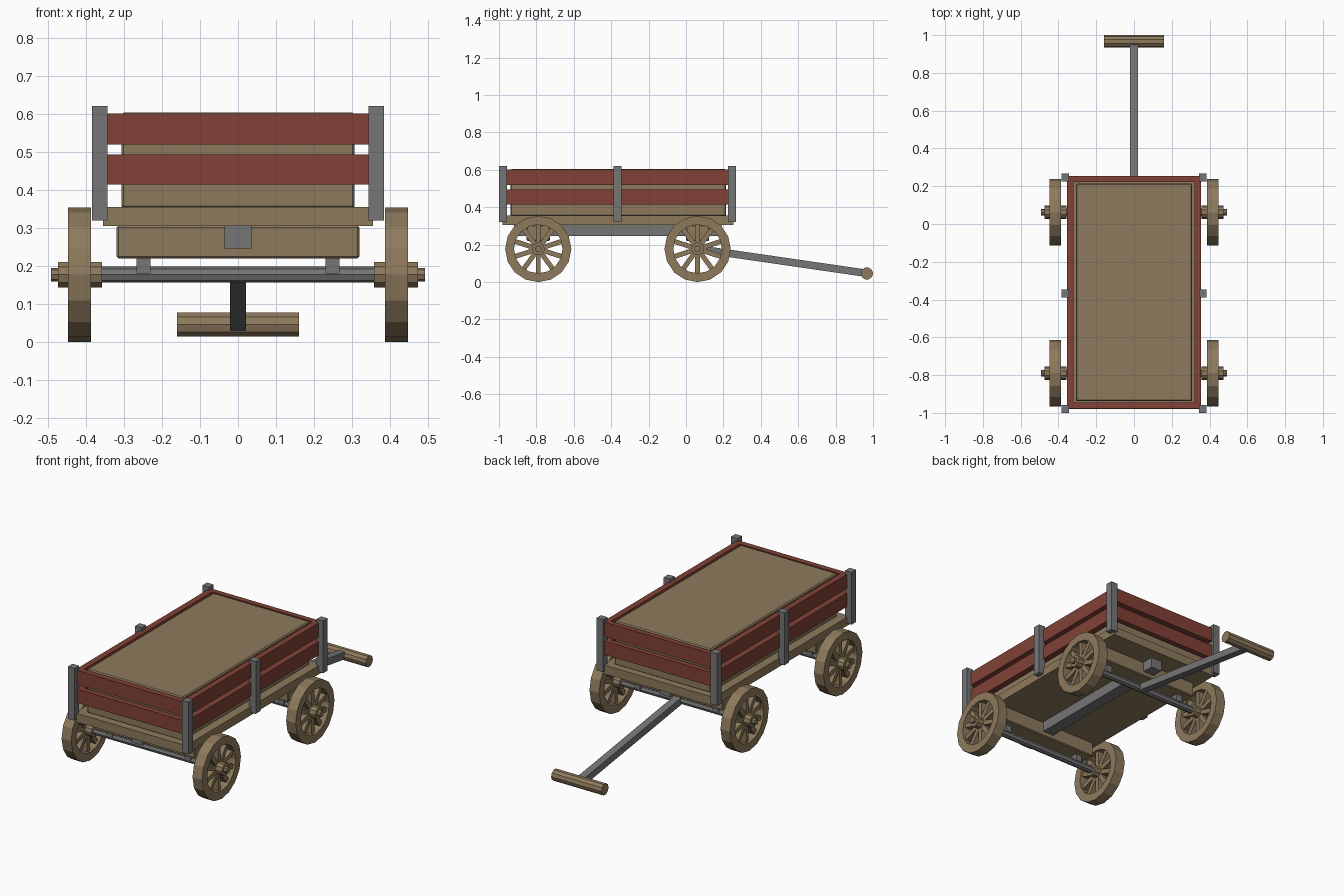
import bpy, bmesh, math
from mathutils import Matrix, Vector

if "Cube" in bpy.data.objects:
    bpy.data.objects.remove(bpy.data.objects["Cube"])


def material(name, rgb):
    m = bpy.data.materials.new(name)
    m.diffuse_color = (*rgb, 1)
    m.use_nodes = True
    m.node_tree.nodes["Principled BSDF"].inputs["Base Color"].default_value = m.diffuse_color
    return m


WOOD = material("tan wood", (0.27, 0.195, 0.108))
RED = material("red paint", (0.22, 0.053, 0.037))
METAL = material("grey metal", (0.18, 0.18, 0.18))


def finish(name, bm, mat):
    bmesh.ops.recalc_face_normals(bm, faces=bm.faces)
    me = bpy.data.meshes.new(name)
    bm.to_mesh(me)
    bm.free()
    me.materials.append(mat)
    ob = bpy.data.objects.new(name, me)
    bpy.context.collection.objects.link(ob)
    return ob


def box(name, lo, hi, mat, bevel=0):
    bm = bmesh.new()
    lo, hi = Vector(lo), Vector(hi)
    bmesh.ops.create_cube(bm, size=1, matrix=Matrix.Translation((lo + hi) / 2)
                          @ Matrix.Diagonal((*(hi - lo), 1)))
    if bevel:
        bmesh.ops.bevel(bm, geom=bm.edges[:], offset=bevel, segments=1, affect='EDGES')
    return finish(name, bm, mat)


def add_rod(bm, x0, x1, y, z, r, sides):
    """Prism along x."""
    mtx = Matrix.Translation(((x0 + x1) / 2, y, z)) @ Matrix.Rotation(math.pi / 2, 4, 'Y')
    bmesh.ops.create_cone(bm, cap_ends=True, segments=sides, radius1=r, radius2=r,
                          depth=abs(x1 - x0), matrix=mtx)


def rod(name, x0, x1, y, z, r, sides, mat):
    bm = bmesh.new()
    add_rod(bm, x0, x1, y, z, r, sides)
    return finish(name, bm, mat)


AXLE_Z = 0.177
AXLES = {"rear": -0.79, "front": 0.062}


def wheel(name, side, y):
    bm = bmesh.new()
    n = 16
    # rim: rectangular section swept round the axle
    section = [(0.387, 0.177), (0.448, 0.177), (0.448, 0.13), (0.387, 0.13)]
    rings = []
    for i in range(n):
        a = 2 * math.pi * i / n
        rings.append([bm.verts.new((side * x, y + r * math.sin(a), AXLE_Z + r * math.cos(a)))
                      for x, r in section])
    for i in range(n):
        p, q = rings[i], rings[(i + 1) % n]
        for k in range(4):
            j = (k + 1) % 4
            bm.faces.new((p[k], p[j], q[j], q[k]))
    # spokes
    for i in range(10):
        mtx = (Matrix.Translation((side * 0.417, y, AXLE_Z))
               @ Matrix.Rotation(2 * math.pi * i / 10, 4, 'X')
               @ Matrix.Translation((0, 0, 0.082))
               @ Matrix.Diagonal((0.034, 0.026, 0.11, 1)))
        bmesh.ops.create_cube(bm, size=1, matrix=mtx)
    # hub and end cap
    add_rod(bm, side * 0.358, side * 0.474, y, AXLE_Z, 0.035, 10)
    add_rod(bm, side * 0.474, side * 0.492, y, AXLE_Z, 0.018, 8)
    finish(name, bm, WOOD)


# running gear
for end, y in AXLES.items():
    rod(end + "_axle", -0.37, 0.37, y, AXLE_Z, 0.021, 8, METAL)
    box(end + "_bolster", (-0.32, y - 0.062, 0.22), (0.32, y + 0.062, 0.306), WOOD, 0.005)
    for side, label in ((-1, "left"), (1, "right")):
        wheel(f"{end}_{label}_wheel", side, y)
        x = side * 0.249
        box(f"{end}_{label}_axle_bracket", (x - 0.018, y - 0.025, 0.18),
            (x + 0.018, y + 0.025, 0.225), METAL)
box("centre_beam", (-0.035, -0.92, 0.246), (0.035, 0.19, 0.306), METAL)

# bed and inner box
box("deck", (-0.355, -0.98, 0.305), (0.355, 0.253, 0.355), WOOD)
box("inner_box", (-0.307, -0.938, 0.352), (0.307, 0.214, 0.604), WOOD, 0.006)

# red slats
for level, z0, z1 in (("lower", 0.415, 0.494), ("upper", 0.52, 0.602)):
    for side, label in ((-1, "left"), (1, "right")):
        xs = sorted((side * 0.32, side * 0.355))
        box(f"{label}_{level}_slat", (xs[0], -0.978, z0), (xs[1], 0.253, z1), RED)
    box(f"rear_{level}_slat", (-0.32, -0.978, z0), (0.32, -0.945, z1), RED)
    box(f"front_{level}_slat", (-0.32, 0.222, z0), (0.32, 0.253, z1), RED)

# stake posts
for y in (-0.979, -0.367, 0.246):
    for side, label in ((-1, "left"), (1, "right")):
        x = side * 0.364
        box(f"{label}_post", (x - 0.021, y - 0.021, 0.32), (x + 0.021, y + 0.021, 0.621), METAL)

# pull handle
a, b = Vector((0, 0.062, 0.178)), Vector((0, 0.966, 0.047))
d = b - a
bm = bmesh.new()
bmesh.ops.create_cube(bm, size=1, matrix=Matrix.Translation((a + b) / 2)
                      @ Matrix.Rotation(math.atan2(d.z, d.y), 4, 'X')
                      @ Matrix.Diagonal((0.043, d.length, 0.04, 1)))
finish("handle_shaft", bm, METAL)
rod("handle_grip", -0.16, 0.16, 0.967, 0.046, 0.033, 10, WOOD)
